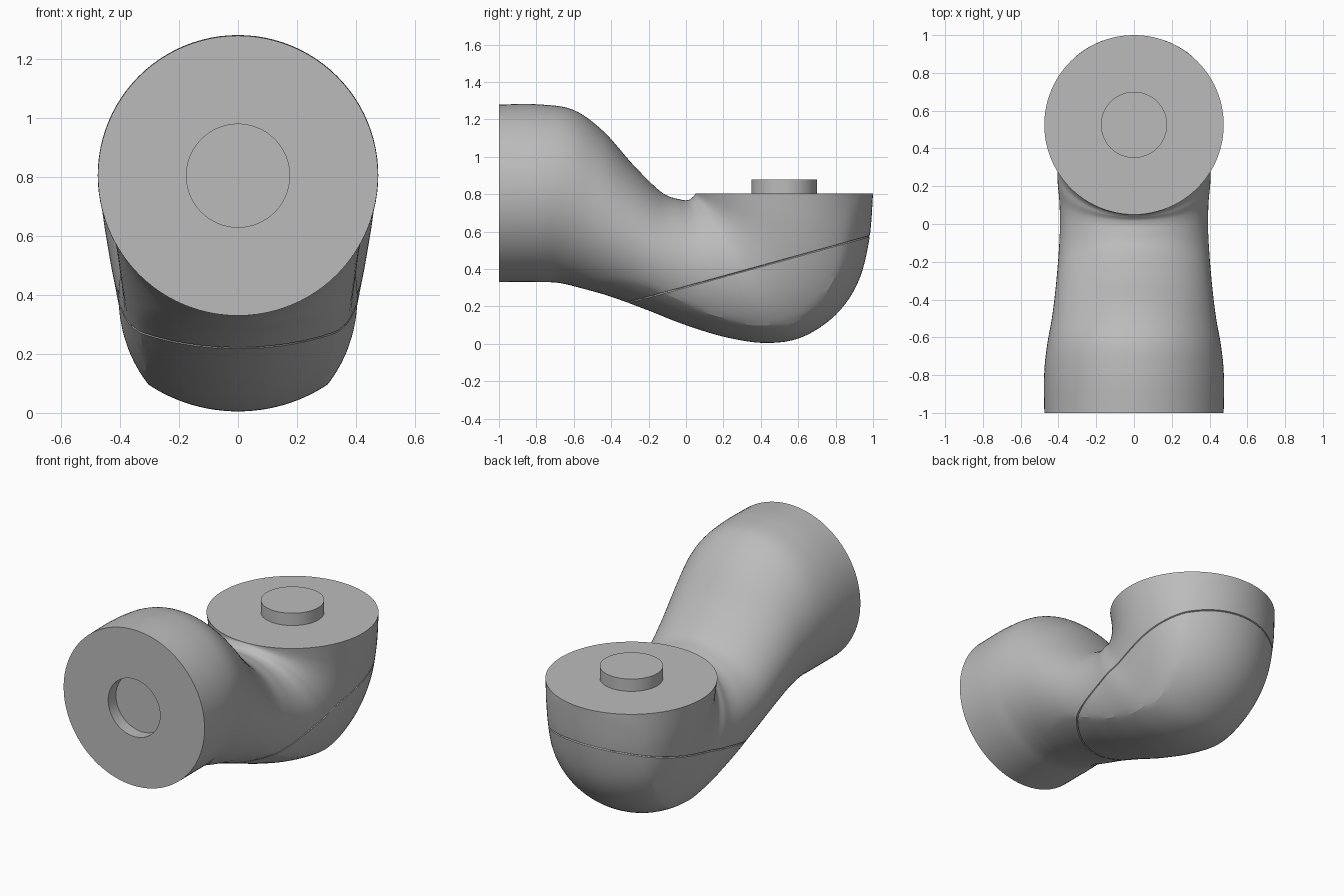
import bpy, bmesh, math
from mathutils import Vector

if "Cube" in bpy.data.objects:
    bpy.data.objects.remove(bpy.data.objects["Cube"])

SEG, STEPS = 96, 8
R_PEG, Z_AXIS, Y_AXIS = 0.175, 0.805, 0.525

grey = bpy.data.materials.new("plain grey")
grey.diffuse_color = (0.5, 0.5, 0.5, 1)
grey.use_nodes = True
grey.node_tree.nodes["Principled BSDF"].inputs["Base Color"].default_value = grey.diffuse_color

# Sections: upper y, upper z, lower y, lower z, half width, belly flatness
SECTIONS = [
    (-1.0, 1.28, -1.0, .33, .475, 0), (-.78, 1.28, -.79, .33, .475, 0),
    (-.60, 1.25, -.68, .326, .46, 0), (-.44, 1.135, -.56, .298, .435, 0),
    (-.28, .955, -.40, .252, .415, .2), (-.13, .81, -.21, .182, .40, .5),
    (-.03, .772, 0, .10, .392, .9), (.015, .77, .22, .034, .395, 1),
    (.037, .785, .43, .005, .405, 1), (.043, .792, .62, .036, .405, 1),
    (.047, .796, .80, .155, .42, 1), (.049, .80, .92, .33, .44, .8),
    (.05, .803, .98, .56, .46, .4), (.05, .805, 1.0, .805, .475, 0)]


def spline(rows, steps):
    """Catmull-Rom interpolation of whole rows."""
    out, n = [], len(rows)
    for i in range(n - 1):
        a, b, c, d = (rows[min(max(j, 0), n - 1)] for j in range(i - 1, i + 3))
        for s in range(steps):
            t = s / steps
            out.append([.5 * (2 * q + (r - p) * t + (2 * p - 5 * q + 4 * r - w) * t * t
                              + (3 * q - p - 3 * r + w) * t ** 3)
                        for p, q, r, w in zip(a, b, c, d)])
    out.append(list(rows[-1]))
    return out


def section_loop(row):
    """Egg section whose underside is trimmed by a flatter arc."""
    uy, uz, ly, lz, w, k = row
    top, low = Vector((0, uy, uz)), Vector((0, ly, lz))
    mid, half = (top + low) / 2, (low - top).length / 2
    axis = (low - top).normalized()
    pts = []
    for i in range(SEG):
        t = 2 * math.pi * i / SEG
        x, v = w * math.sin(t), -half * math.cos(t)
        if v > 0:
            v = min(v * (1 + .16 * max(k, 0)), half - (.5 - math.sqrt(.25 - x * x)))
        pts.append(mid + axis * v + Vector((x, 0, 0)))
    return pts


def socket_loop(y):
    return [Vector((R_PEG * math.sin(a), y, Z_AXIS + R_PEG * math.cos(a)))
            for a in (2 * math.pi * i / SEG for i in range(SEG))]


def finish(bm, name):
    bmesh.ops.recalc_face_normals(bm, faces=bm.faces[:])
    mesh = bpy.data.meshes.new(name)
    bm.to_mesh(mesh)
    bm.free()
    mesh.materials.append(grey)
    obj = bpy.data.objects.new(name, mesh)
    bpy.context.collection.objects.link(obj)
    bpy.ops.object.select_all(action='DESELECT')
    obj.select_set(True)
    bpy.context.view_layer.objects.active = obj
    bpy.ops.object.shade_smooth_by_angle(angle=math.radians(15))
    return obj


# Elbow body: socket floor, socket wall, front face, then the bent tube
bm = bmesh.new()
loops = [socket_loop(-.925), socket_loop(-1)]
loops += [section_loop(r) for r in spline(SECTIONS, STEPS)]
rings = [[bm.verts.new(p) for p in loop] for loop in loops]
for a, b in zip(rings, rings[1:]):
    for i in range(SEG):
        j = (i + 1) % SEG
        bm.faces.new((a[i], a[j], b[j], b[i]))
bm.faces.new(rings[0])
bm.faces.new(rings[-1])

# Slanted seam groove around the lower cover
point = Vector((0, -.31, .22))
normal = Vector((0, -.355, 1.29)).normalized()
for off in (-.004, .004, 0):
    bmesh.ops.bisect_plane(bm, geom=bm.verts[:] + bm.edges[:] + bm.faces[:],
                           plane_co=point + normal * off, plane_no=normal, dist=1e-5)
bm.normal_update()
for v in bm.verts:
    if abs((v.co - point).dot(normal)) < 2e-5 and v.co.y > -.5:
        v.co -= v.normal * .006
finish(bm, "elbow_body")

# Round peg on the top face
bm = bmesh.new()
bmesh.ops.create_cone(bm, cap_ends=True, segments=64, radius1=R_PEG, radius2=R_PEG, depth=.08)
bmesh.ops.translate(bm, verts=bm.verts[:], vec=(0, Y_AXIS, .84))
finish(bm, "peg")
